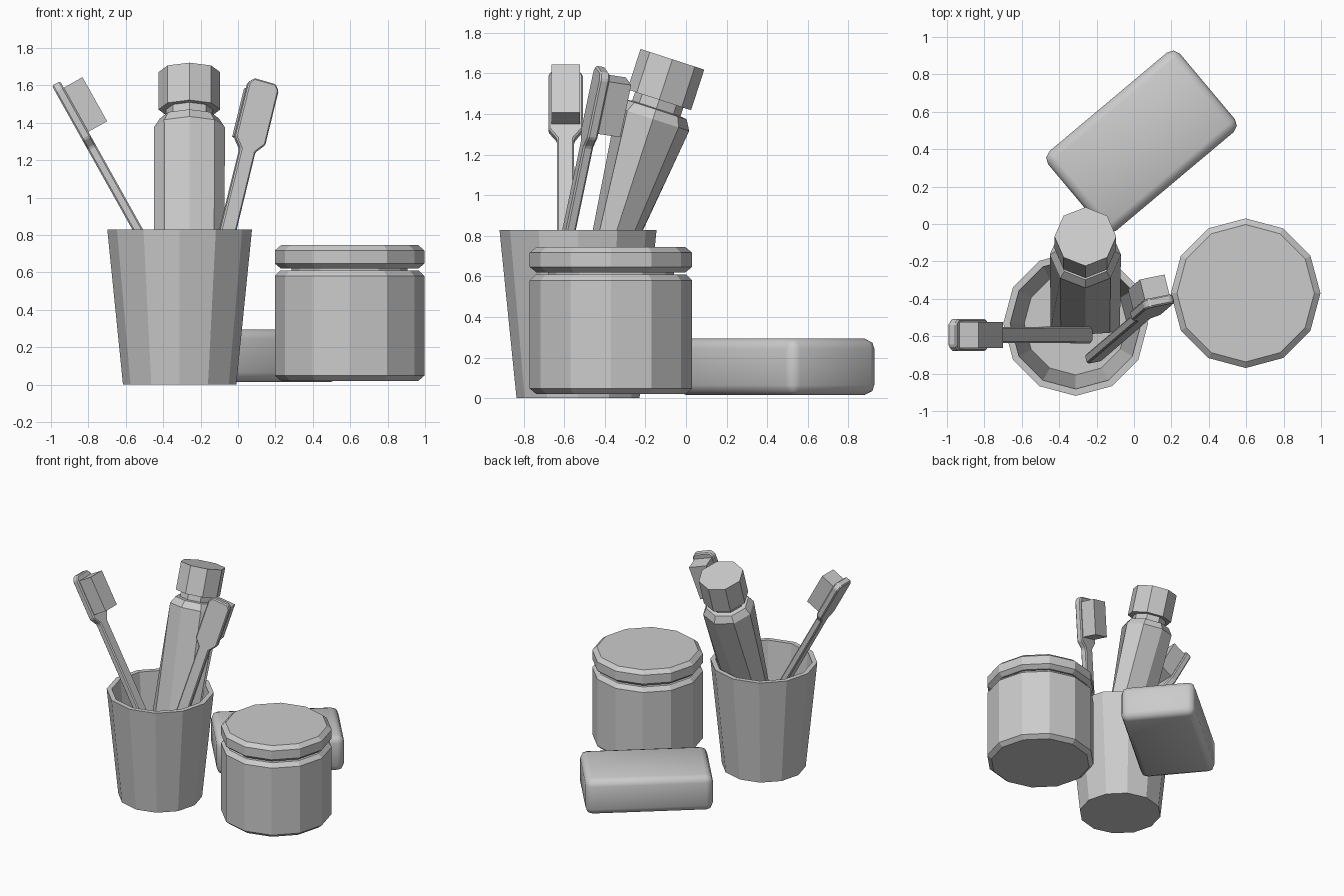
import bpy, bmesh
from math import cos, sin, pi, radians
from mathutils import Matrix, Vector

if "Cube" in bpy.data.objects:
    bpy.data.objects.remove(bpy.data.objects["Cube"])


def finish(bm, name, mat):
    bmesh.ops.recalc_face_normals(bm, faces=bm.faces)
    me = bpy.data.meshes.new(name)
    bm.to_mesh(me)
    bm.free()
    ob = bpy.data.objects.new(name, me)
    ob.matrix_world = mat
    bpy.context.collection.objects.link(ob)
    return ob


def lathe(name, rings, n, mat):
    """Stack of n-sided rings (rx, ry, z), capped at both ends."""
    bm = bmesh.new()
    loops = [[bm.verts.new((rx * cos(2 * pi * k / n), ry * sin(2 * pi * k / n), z))
              for k in range(n)] for rx, ry, z in rings]
    for a, b in zip(loops, loops[1:]):
        for k in range(n):
            j = (k + 1) % n
            bm.faces.new((a[k], a[j], b[j], b[k]))
    bm.faces.new(loops[0])
    bm.faces.new(loops[-1])
    return finish(bm, name, mat)


def round_lathe(name, profile, n, mat):
    return lathe(name, [(r, r, z) for r, z in profile], n, mat)


def box(name, size, mat):
    bm = bmesh.new()
    bmesh.ops.create_cube(bm, size=1, matrix=Matrix.Diagonal((*size, 1)))
    return finish(bm, name, mat)


def bevel(ob, width, segments):
    m = ob.modifiers.new("bevel", "BEVEL")
    m.width, m.segments = width, segments
    m.limit_method = "ANGLE"


def toothbrush(name, tip, axis, facing, length):
    """Brush hanging down from its tip; bristles point along facing."""
    w = Vector(axis).normalized()
    n = Vector(facing)
    n = (n - w * n.dot(w)).normalized()
    side = n.cross(w)
    mat = Matrix.Translation(tip) @ Matrix((side, n, w)).transposed().to_4x4()
    half = [(0.035, -length), (0.045, -length + 0.02), (0.042, -0.39),
            (0.085, -0.335), (0.085, -0.03), (0.06, 0)]
    outline = half + [(-x, z) for x, z in reversed(half)]
    bm = bmesh.new()
    f = bm.faces.new([bm.verts.new((x, -0.025, z)) for x, z in outline])
    ext = bmesh.ops.extrude_face_region(bm, geom=[f])["geom"]
    bmesh.ops.translate(bm, vec=(0, 0.05, 0),
                        verts=[v for v in ext if isinstance(v, bmesh.types.BMVert)])
    bevel(finish(bm, name + "_handle", mat), 0.008, 1)
    box(name + "_bristles", (0.14, 0.12, 0.27),
        mat @ Matrix.Translation((0, 0.08, -0.175)))


# cup with hollow inside
round_lathe("cup", [(0.303, 0), (0.387, 0.83), (0.35, 0.83), (0.275, 0.05)], 12,
            Matrix.Translation((-0.312, -0.532, 0)))

# jar and lid
jar = Matrix.Translation((0.597, -0.37, 0))
round_lathe("jar_body", [(0.367, 0.02), (0.4, 0.048), (0.4, 0.58), (0.37, 0.61),
                         (0.31, 0.61), (0.31, 0.63)], 12, jar)
round_lathe("jar_lid", [(0.367, 0.62), (0.4, 0.647), (0.4, 0.717), (0.367, 0.745)], 12, jar)

# soap bar
soap = box("soap_bar", (0.92, 0.555, 0.28),
           Matrix.Translation((0.04, 0.44, 0.155)) @ Matrix.Rotation(radians(40), 4, "Z"))
bevel(soap, 0.05, 2)
for p in soap.data.polygons:
    p.use_smooth = True

# toothpaste tube, flattened at the bottom
tube = Matrix.Translation((-0.26, -0.067, 1.67)) @ Matrix.Rotation(radians(-18), 4, "X")
lathe("tube_body", [(0.185, 0.03, -1.6), (0.19, 0.188, -0.31), (0.158, 0.158, -0.26),
                    (0.125, 0.125, -0.255), (0.125, 0.125, -0.2)], 8, tube)
round_lathe("tube_cap", [(0.165, -0.21), (0.165, 0)], 8, tube)

# two toothbrushes
toothbrush("left_brush", (-0.973, -0.593, 1.61), (-0.488, 0, 0.873), (0.873, 0, 0.488), 1.5)
toothbrush("right_brush", (0.14, -0.41, 1.62), (0.245, 0.21, 1), (-0.2, 0.98, 0), 1.54)
